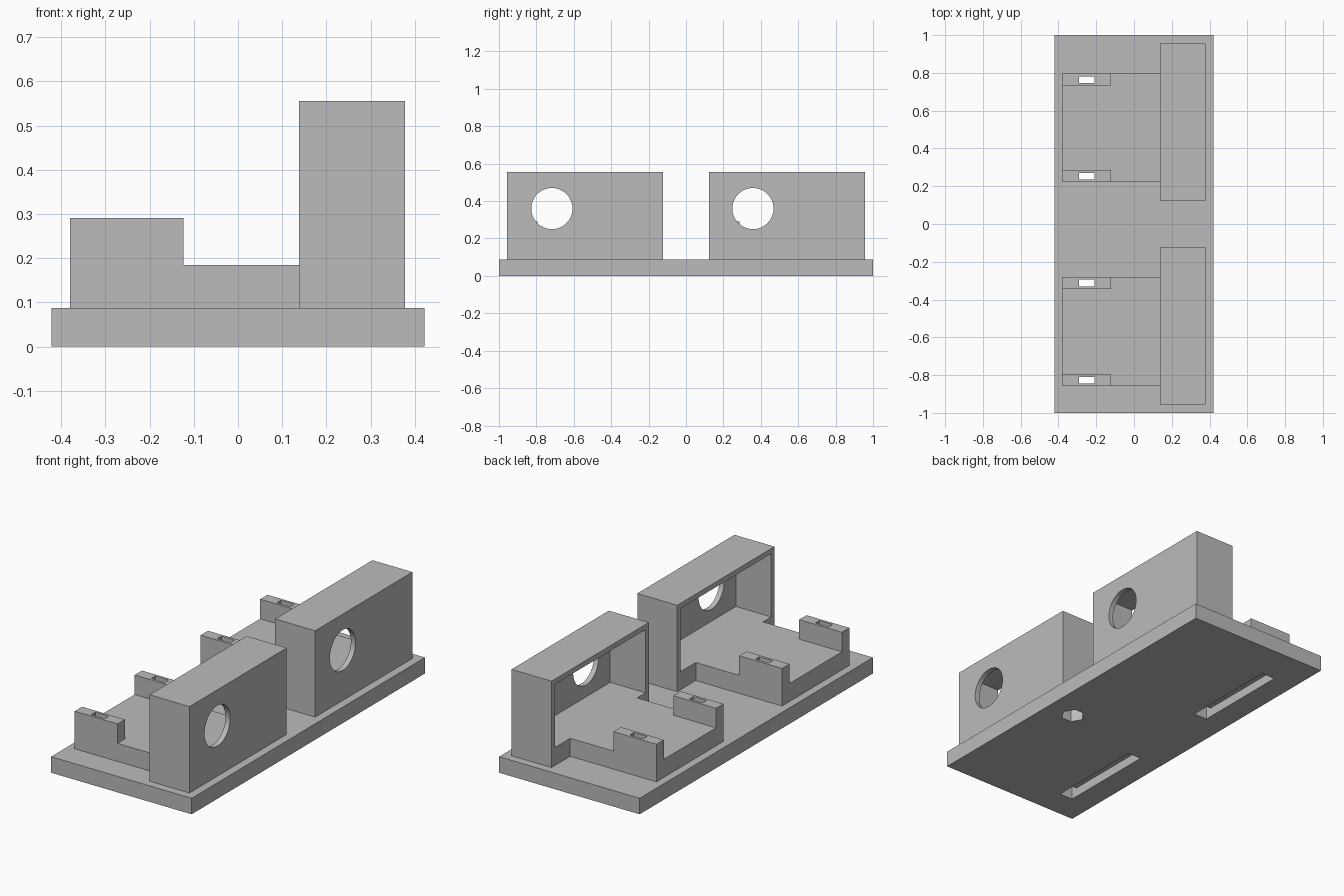
import bpy
import bmesh
from math import pi
from mathutils import Matrix

cube = bpy.data.objects.get("Cube")
if cube:
    bpy.data.objects.remove(cube, do_unlink=True)

grey = bpy.data.materials.new("plain grey")
grey.use_nodes = True
colour = (0.5, 0.5, 0.5, 1)
grey.diffuse_color = colour
grey.node_tree.nodes["Principled BSDF"].inputs["Base Color"].default_value = colour


def add_object(name, bm):
    bmesh.ops.recalc_face_normals(bm, faces=bm.faces)
    mesh = bpy.data.meshes.new(name)
    bm.to_mesh(mesh)
    bm.free()
    mesh.materials.append(grey)
    obj = bpy.data.objects.new(name, mesh)
    bpy.context.collection.objects.link(obj)
    return obj


def box(name, xs, ys, zs):
    bm = bmesh.new()
    lo, hi = zip(xs, ys, zs)
    size = [b - a for a, b in zip(lo, hi)]
    mid = [(a + b) / 2 for a, b in zip(lo, hi)]
    bmesh.ops.create_cube(bm, size=1, matrix=Matrix.Translation(mid) @ Matrix.Diagonal((*size, 1)))
    return add_object(name, bm)


def cylinder(name, centre, radius, depth, sides, turn=Matrix()):
    bm = bmesh.new()
    bmesh.ops.create_cone(bm, cap_ends=True, segments=sides, radius1=radius, radius2=radius,
                          depth=depth, matrix=Matrix.Translation(centre) @ turn)
    return add_object(name, bm)


def extrude_profile(name, points, y0, y1):
    bm = bmesh.new()
    face = bm.faces.new([bm.verts.new((x, y0, z)) for x, z in points])
    grown = bmesh.ops.extrude_face_region(bm, geom=[face])["geom"]
    verts = [v for v in grown if isinstance(v, bmesh.types.BMVert)]
    bmesh.ops.translate(bm, verts=verts, vec=(0, y1 - y0, 0))
    return add_object(name, bm)


def cut(obj, cutters):
    # Subtract each cutter, bake the result, then drop the cutters
    for cutter in cutters:
        cutter.hide_render = True
        mod = obj.modifiers.new("cut", "BOOLEAN")
        mod.operation = "DIFFERENCE"
        mod.solver = "EXACT"
        mod.object = cutter
    bpy.context.view_layer.update()
    graph = bpy.context.evaluated_depsgraph_get()
    baked = bpy.data.meshes.new_from_object(obj.evaluated_get(graph))
    obj.modifiers.clear()
    obj.data = baked
    for cutter in cutters:
        bpy.data.objects.remove(cutter, do_unlink=True)


BASE, FLOOR, POST, TOP = 0.087, 0.185, 0.291, 0.556
BACK, STEP, FACE, FRONT = -0.38, -0.123, 0.138, 0.378
WALL = 0.028
SLOT_X = (-0.29, -0.21)
POST_W = 0.063

base_cutters = []
# Each bay: side, housing span, platform span, round opening position
bays = [("right_end", (-0.956, -0.122), (-0.858, -0.281), -0.717),
        ("left_end", (0.122, 0.956), (0.222, 0.796), 0.358)]

for side, (h0, h1), (p0, p1), hole_y in bays:
    # Open-backed housing with a round opening in its face
    housing = box("housing_" + side, (FACE, FRONT), (h0, h1), (BASE, TOP))
    cut(housing, [
        box("hollow", (FACE - 0.1, FRONT - WALL), (h0 + WALL, h1 - WALL), (FLOOR, TOP - WALL)),
        cylinder("opening", (FRONT, hole_y, 0.36), 0.11, 0.2, 64, Matrix.Rotation(pi / 2, 4, "Y"))])

    # Stepped platform with two slotted posts
    platform = extrude_profile("platform_" + side, [
        (BACK, BASE), (FACE, BASE), (FACE, FLOOR), (STEP, FLOOR), (STEP, POST), (BACK, POST)], p0, p1)
    slots = [(p0 + 0.014, p0 + 0.049), (p1 - 0.049, p1 - 0.014)]
    cut(platform, [box("gap", (BACK - 0.1, FACE - 0.1), (p0 + POST_W, p1 - POST_W), (FLOOR, 0.5))]
        + [box("slot", SLOT_X, ys, (0.01, 0.5)) for ys in slots])

    # Strap channel under the base, rising into the post slots
    base_cutters.append(box("channel", SLOT_X, (slots[0][0], slots[1][1]), (-0.1, 0.05)))
    base_cutters += [box("base_slot", SLOT_X, ys, (0.03, 0.2)) for ys in slots]

# Base plate with strap channels and a six-sided nut pocket
base = box("base_plate", (-0.422, 0.422), (-1, 1), (0, BASE))
base_cutters.append(cylinder("nut_pocket", (0.26, -0.18, 0), 0.062, 0.14, 6, Matrix.Rotation(pi / 2, 4, "Z")))
cut(base, base_cutters)
